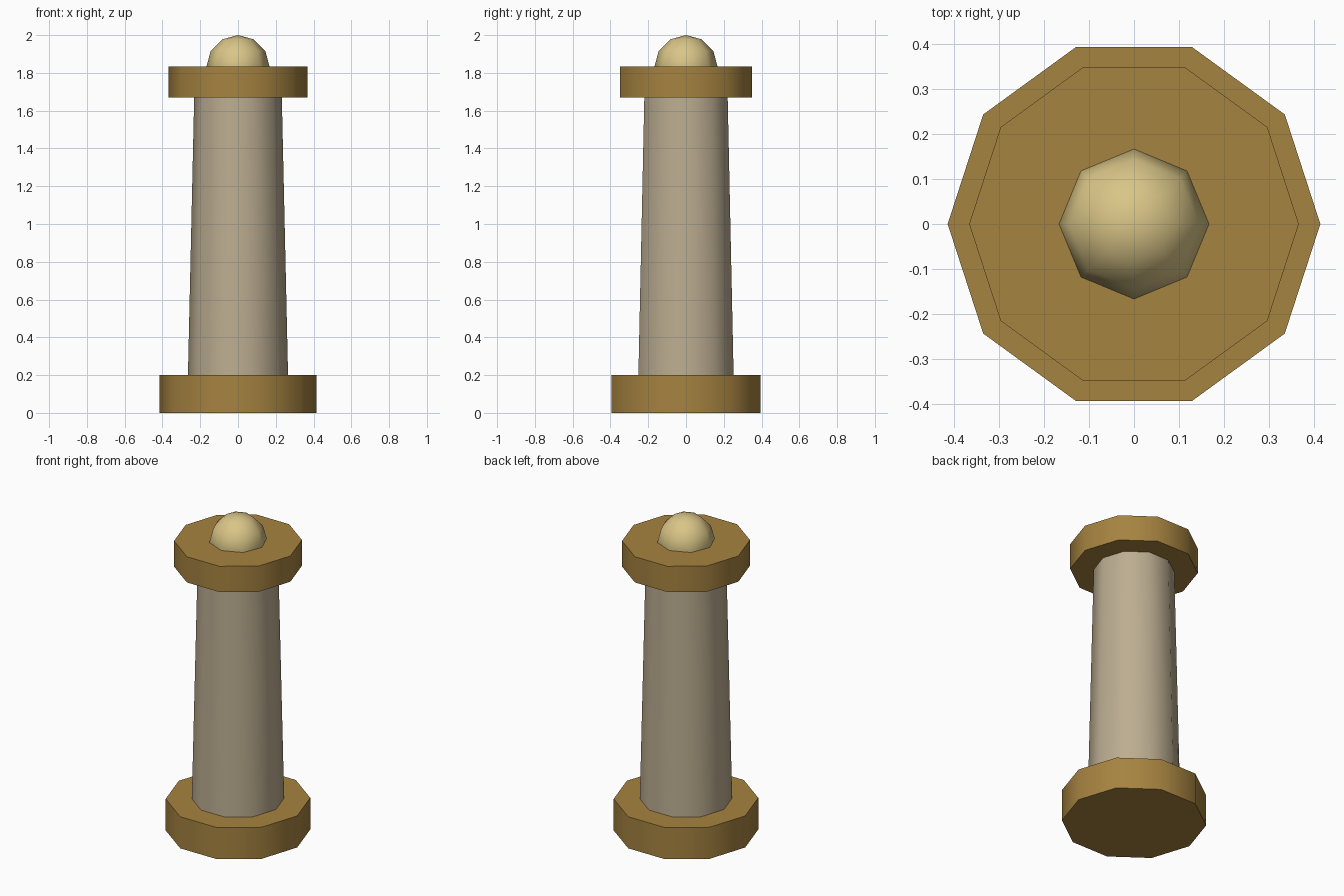
import bpy
import math

if "Cube" in bpy.data.objects:
    bpy.data.objects.remove(bpy.data.objects["Cube"])


def material(name, rgb):
    """Flat material from 0-255 display values, converted to linear."""
    mat = bpy.data.materials.new(name)
    linear = [((c / 255 + 0.055) / 1.055) ** 2.4 for c in rgb]
    mat.diffuse_color = (*linear, 1)
    mat.use_nodes = True
    mat.node_tree.nodes["Principled BSDF"].inputs["Base Color"].default_value = mat.diffuse_color
    return mat


def finish(name, mat):
    obj = bpy.context.object
    obj.name = name
    obj.data.materials.append(mat)
    bpy.ops.object.shade_smooth_by_angle(angle=math.radians(50))
    return obj


def drum(name, r_bottom, r_top, z0, z1, mat):
    """Ten-sided drum with a corner pointing along +x."""
    bpy.ops.mesh.primitive_cone_add(
        vertices=10, radius1=r_bottom, radius2=r_top, depth=z1 - z0,
        location=(0, 0, (z0 + z1) / 2), rotation=(0, 0, math.pi / 2))
    bpy.ops.object.transform_apply(location=False, rotation=True, scale=False)
    return finish(name, mat)


bronze = material("bronze", (166, 131, 64))
stone = material("warm stone", (188, 173, 145))
brass = material("pale brass", (217, 197, 135))

# Foot, tapered shaft and top collar
drum("base", 0.415, 0.415, 0.0, 0.2, bronze)
drum("shaft", 0.265, 0.232, 0.2, 1.67, stone)
drum("collar", 0.367, 0.367, 1.67, 1.833, bronze)

# Rounded knob, half sunk into the collar
bpy.ops.mesh.primitive_uv_sphere_add(
    segments=8, ring_count=6, radius=0.167, location=(0, 0, 1.833))
finish("knob", brass)
